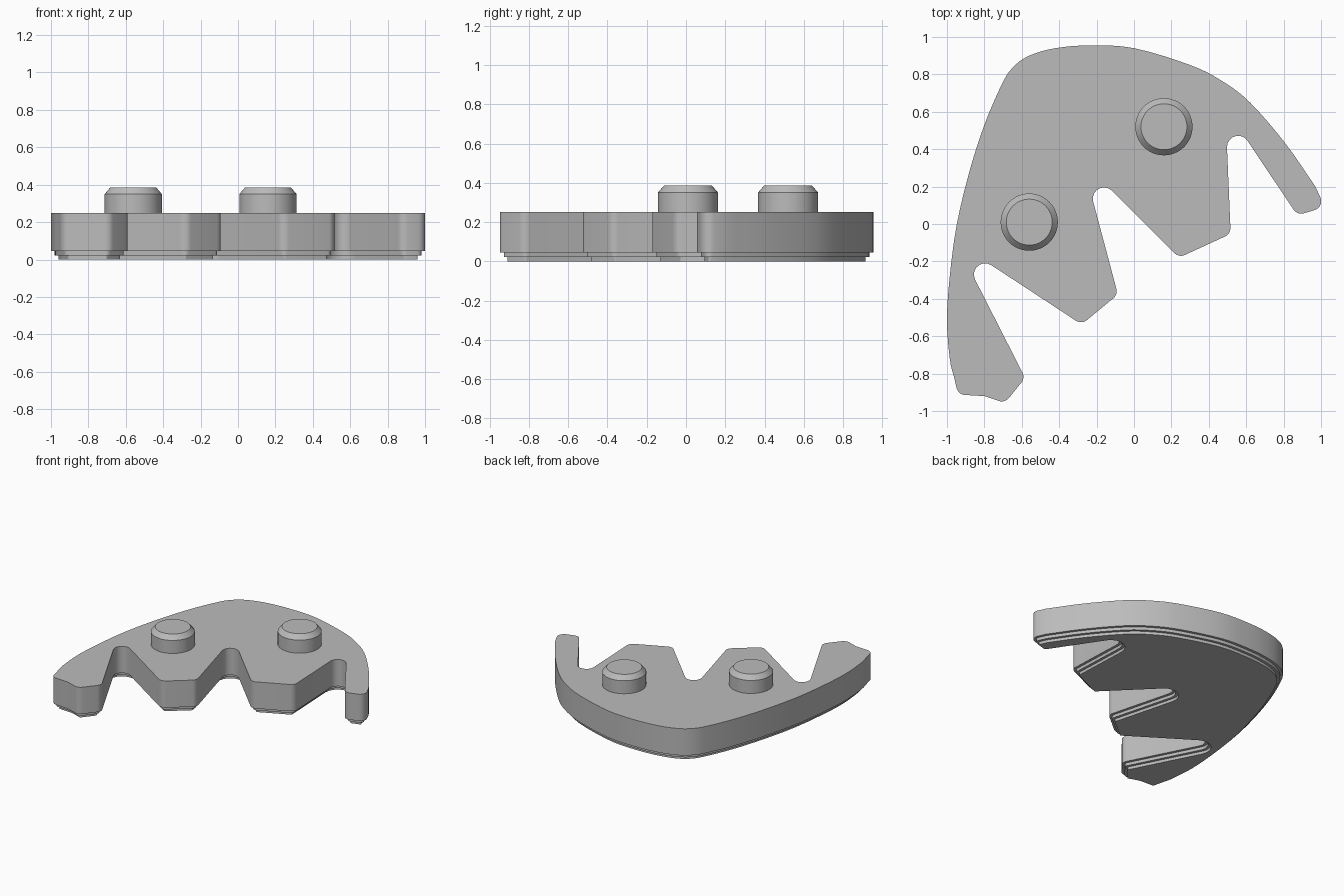
import bpy
import bmesh
import math
from mathutils import Vector

cube = bpy.data.objects.get("Cube")
if cube:
    bpy.data.objects.remove(cube, do_unlink=True)

# One grey plastic colour
grey = bpy.data.materials.new("light grey plastic")
grey.use_nodes = True
GREY_VALUE = (0.5, 0.5, 0.5, 1)
grey.diffuse_color = GREY_VALUE
grey.node_tree.nodes["Principled BSDF"].inputs["Base Color"].default_value = GREY_VALUE


def finish(name, bm):
    """Turn a bmesh into a shaded object."""
    bmesh.ops.recalc_face_normals(bm, faces=bm.faces)
    mesh = bpy.data.meshes.new(name)
    bm.to_mesh(mesh)
    bm.free()
    mesh.materials.append(grey)
    obj = bpy.data.objects.new(name, mesh)
    bpy.context.collection.objects.link(obj)
    bpy.ops.object.select_all(action="DESELECT")
    bpy.context.view_layer.objects.active = obj
    obj.select_set(True)
    bpy.ops.object.shade_smooth_by_angle(angle=math.radians(30))
    return obj


def smooth_path(points, steps=4):
    """Catmull-Rom curve through the points."""
    pts = [Vector(p) for p in points]
    padded = [2 * pts[0] - pts[1]] + pts + [2 * pts[-1] - pts[-2]]
    path = []
    for a, b, c, d in zip(padded, padded[1:], padded[2:], padded[3:]):
        for i in range(steps):
            t = i / steps
            path.append(0.5 * (2 * b + (c - a) * t
                               + (2 * a - 5 * b + 4 * c - d) * t ** 2
                               + (3 * b - a - 3 * c + d) * t ** 3))
    return path + [pts[-1]]


def fillet(before, corner, after, radius, steps=7):
    """Arc that rounds one corner."""
    u, v = (before - corner).normalized(), (after - corner).normalized()
    half = u.angle(v) / 2
    centre = corner + (u + v).normalized() * radius / math.sin(half)
    start = corner + u * radius / math.tan(half) - centre
    end = corner + v * radius / math.tan(half) - centre
    sweep = start.angle_signed(end)
    arc = []
    for i in range(steps + 1):
        a = -sweep * i / steps
        arc.append(centre + Vector((start.x * math.cos(a) - start.y * math.sin(a),
                                    start.x * math.sin(a) + start.y * math.cos(a))))
    return arc


def inset(loop, amount):
    """Move a counter-clockwise loop inward by an even distance."""
    result = []
    for i, p in enumerate(loop):
        d1 = (p - loop[i - 1]).normalized()
        d2 = (loop[(i + 1) % len(loop)] - p).normalized()
        n1, n2 = Vector((-d1.y, d1.x)), Vector((-d2.y, d2.x))
        result.append(p + (n1 + n2) * amount / (1 + n1.dot(n2)))
    return result


# Curved outer edge, from the right tip round to the lower left
outer = smooth_path([
    (0.97, 0.2), (0.81, 0.43), (0.62, 0.65), (0.47, 0.765), (0.3, 0.85),
    (0, 0.94), (-0.235, 0.955), (-0.42, 0.94), (-0.56, 0.9), (-0.65, 0.835),
    (-0.71, 0.74), (-0.8, 0.53), (-0.88, 0.28), (-0.947, 0), (-0.984, -0.27),
    (-1, -0.51), (-0.985, -0.72), (-0.962, -0.82)])

# Toothed inner edge: sharp corner and rounding radius
TOOTH, NOTCH = 0.05, 0.06
teeth = [
    (-0.94, -0.912, TOOTH), (-0.8, -0.92, TOOTH),
    (-0.69, -0.957, TOOTH), (-0.582, -0.823, TOOTH), (-0.952, -0.096, NOTCH),
    (-0.28, -0.537, TOOTH), (-0.086, -0.377, TOOTH), (-0.276, 0.336, NOTCH),
    (0.24, -0.18, TOOTH), (0.517, -0.053, TOOTH), (0.488, 0.623, NOTCH),
    (0.873, 0.047, TOOTH), (1.02, 0.09, TOOTH)]
corners = [Vector((x, y)) for x, y, r in teeth]
chain = [outer[-1]] + corners + [outer[0]]
outline = list(outer)
for i, (x, y, radius) in enumerate(teeth):
    outline += fillet(chain[i], chain[i + 1], chain[i + 2], radius)

# Plate with a stepped lower rim
bm = bmesh.new()
rings = []
for amount, z in [(0.04, 0), (0.04, 0.022), (0.02, 0.022),
                  (0.02, 0.045), (0, 0.045), (0, 0.25)]:
    rings.append([bm.verts.new((p.x, p.y, z)) for p in inset(outline, amount)])
for low, high in zip(rings, rings[1:]):
    for i in range(len(low)):
        bm.faces.new((low[i - 1], low[i], high[i], high[i - 1]))
bm.faces.new(rings[0][::-1])
bm.faces.new(rings[-1])
finish("toothed_plate", bm)


# Round pegs with a chamfered top
def peg(name, x, y, sides=48):
    bm = bmesh.new()
    levels = []
    for radius, z in [(0.153, 0.25), (0.153, 0.35), (0.123, 0.385)]:
        levels.append([bm.verts.new((x + radius * math.cos(math.tau * i / sides),
                                     y + radius * math.sin(math.tau * i / sides), z))
                       for i in range(sides)])
    for low, high in zip(levels, levels[1:]):
        for i in range(sides):
            bm.faces.new((low[i - 1], low[i], high[i], high[i - 1]))
    bm.faces.new(levels[-1])
    finish(name, bm)


peg("left_peg", 0.16, 0.52)
peg("right_peg", -0.56, 0.01)
